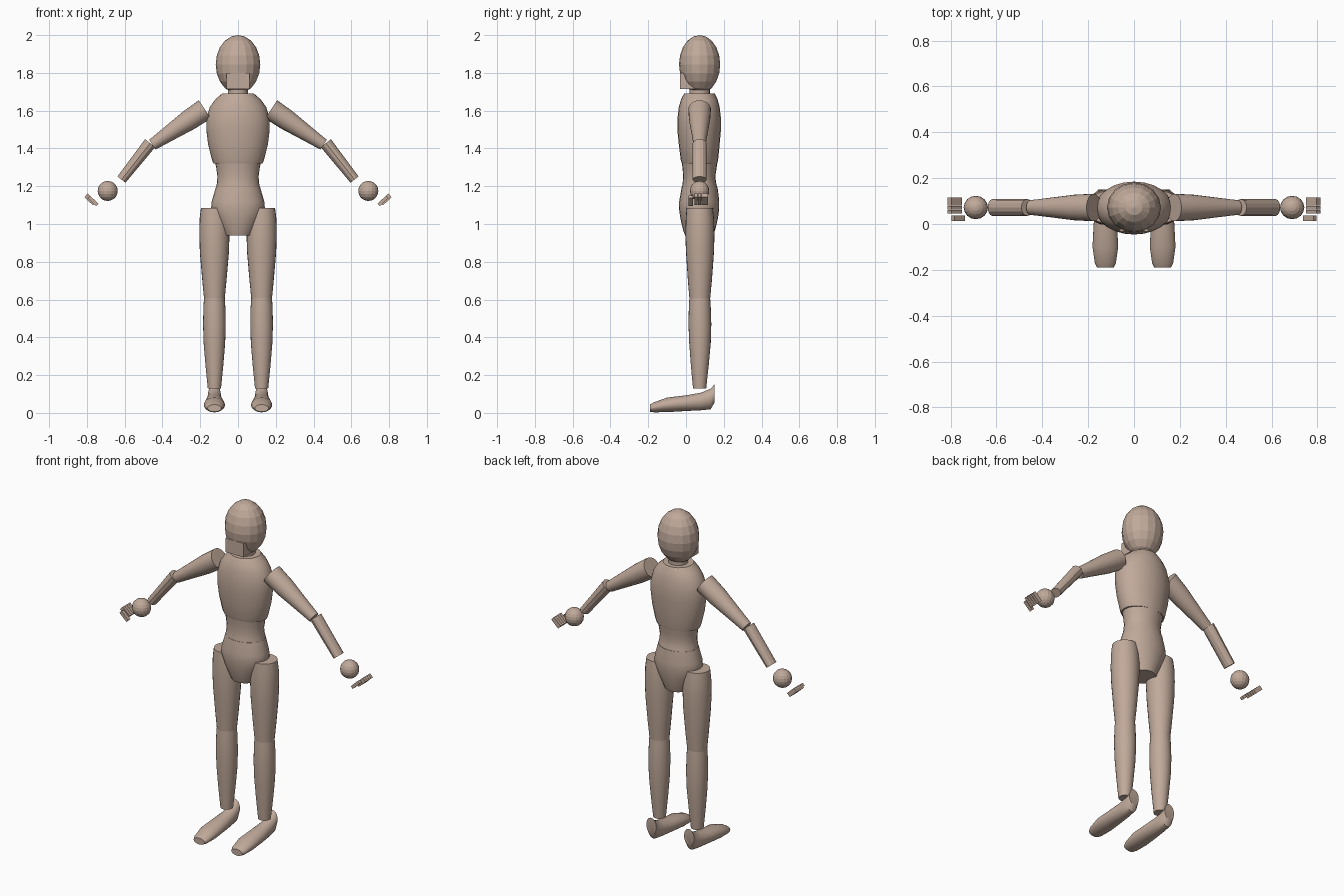
import bpy, bmesh, math
from mathutils import Vector, Matrix

cube = bpy.data.objects.get("Cube")
if cube:
    bpy.data.objects.remove(cube, do_unlink=True)

COLOUR = (0.53, 0.40, 0.325, 1)
wood = bpy.data.materials.new("warm_tan_wood")
wood.use_nodes = True
wood.diffuse_color = COLOUR
wood.node_tree.nodes["Principled BSDF"].inputs["Base Color"].default_value = COLOUR
MID = 0.072  # depth of the body's centre line


def finish(name, bm, smooth):
    bmesh.ops.recalc_face_normals(bm, faces=bm.faces)
    mesh = bpy.data.meshes.new(name)
    bm.to_mesh(mesh)
    bm.free()
    obj = bpy.data.objects.new(name, mesh)
    bpy.context.collection.objects.link(obj)
    mesh.materials.append(wood)
    if smooth:
        bpy.ops.object.select_all(action='DESELECT')
        obj.select_set(True)
        bpy.context.view_layer.objects.active = obj
        bpy.ops.object.shade_smooth_by_angle(angle=math.radians(35))
    return obj


def loft(name, rings, sides=24, smooth=True):
    """Capped skin over elliptical rings, each (centre, u radius, v radius)."""
    bm = bmesh.new()
    loops = []
    for c, u, v in rings:
        angles = [2 * math.pi * i / sides for i in range(sides)]
        loops.append([bm.verts.new(Vector(c) + Vector(u) * math.cos(a)
                                   + Vector(v) * math.sin(a)) for a in angles])
    for a, b in zip(loops, loops[1:]):
        for i in range(sides):
            j = (i + 1) % sides
            bm.faces.new((a[i], a[j], b[j], b[i]))
    bm.faces.new(loops[0])
    bm.faces.new(loops[-1])
    return finish(name, bm, smooth)


def upright(name, x, profile, **kw):
    """Profile rows: height, half width, front, back."""
    return loft(name, [((x, (f + b) / 2, z), (w, 0, 0), (0, (b - f) / 2, 0))
                       for z, w, f, b in profile], **kw)


def limb(name, start, end, profile, **kw):
    """Arm segment; profile rows: fraction along, in-plane radius, depth radius."""
    s, e = Vector(start), Vector(end)
    d = (e - s).normalized()
    side = Vector((-d.z, 0, d.x))
    return loft(name, [(s.lerp(e, t), side * r, (0, ry, 0))
                       for t, r, ry in profile], **kw)


def ball(name, centre, radii, segs, rings):
    bm = bmesh.new()
    m = Matrix.Translation(centre) @ Matrix.Diagonal((*radii, 1))
    bmesh.ops.create_uvsphere(bm, u_segments=segs, v_segments=rings, radius=1, matrix=m)
    return finish(name, bm, False)


def box(name, centre, size, tilt=0):
    bm = bmesh.new()
    m = (Matrix.Translation(centre) @ Matrix.Rotation(tilt, 4, 'Y')
         @ Matrix.Diagonal((*size, 1)))
    bmesh.ops.create_cube(bm, size=1, matrix=m)
    return finish(name, bm, False)


# Head, jaw and neck
ball("head", (0, MID, 1.845), (0.118, 0.109, 0.155), 16, 10)
box("jaw", (0, 0.02, 1.757), (0.12, 0.105, 0.083))
upright("neck", 0, [(1.66, 0.053, 0.018, 0.126), (1.75, 0.053, 0.018, 0.126)])

# Trunk
upright("chest", 0, [
    (1.32, 0.130, -0.022, 0.166), (1.34, 0.138, -0.028, 0.170),
    (1.42, 0.158, -0.038, 0.178), (1.50, 0.168, -0.046, 0.185),
    (1.56, 0.167, -0.045, 0.185), (1.62, 0.149, -0.038, 0.178),
    (1.66, 0.120, -0.026, 0.167), (1.69, 0.085, -0.010, 0.152)])
upright("waist", 0, [
    (1.19, 0.117, -0.022, 0.166), (1.215, 0.112, -0.018, 0.160),
    (1.25, 0.109, -0.015, 0.155), (1.29, 0.114, -0.018, 0.161),
    (1.325, 0.121, -0.022, 0.166)])
upright("pelvis", 0, [
    (0.94, 0.075, -0.005, 0.145), (0.97, 0.090, -0.016, 0.155),
    (1.03, 0.122, -0.030, 0.169), (1.08, 0.143, -0.037, 0.176),
    (1.12, 0.139, -0.036, 0.176), (1.195, 0.117, -0.023, 0.167)])

for s, side in ((1, "left"), (-1, "right")):
    # Legs
    upright(side + "_thigh", s * 0.125, [
        (0.607, 0.055, 0.018, 0.128), (0.70, 0.064, 0.010, 0.137),
        (0.85, 0.077, 0.000, 0.148), (0.95, 0.080, -0.004, 0.151),
        (1.03, 0.078, -0.001, 0.148), (1.085, 0.071, 0.003, 0.142)])
    upright(side + "_shin", s * 0.125, [
        (0.13, 0.035, 0.037, 0.107), (0.25, 0.047, 0.026, 0.120),
        (0.37, 0.057, 0.017, 0.131), (0.47, 0.060, 0.013, 0.134),
        (0.56, 0.058, 0.015, 0.131), (0.607, 0.055, 0.018, 0.128)])

    # Foot, lofted from toe to heel: depth, half width, bottom, top
    foot = [(-0.19, 0.036, 0.006, 0.044), (-0.17, 0.046, 0.003, 0.056),
            (-0.10, 0.056, 0.004, 0.081), (0.0, 0.051, 0.010, 0.093),
            (0.08, 0.042, 0.014, 0.107), (0.13, 0.037, 0.019, 0.128),
            (0.15, 0.033, 0.052, 0.150)]
    loft(side + "_foot", [((s * 0.125, y, (lo + hi) / 2), (w, 0, 0), (0, 0, (hi - lo) / 2))
                          for y, w, lo, hi in foot])

    # Arms
    limb(side + "_upper_arm", (s * 0.175, MID, 1.607), (s * 0.453, MID, 1.42),
         [(0, 0.058, 0.060), (0.3, 0.055, 0.056), (0.7, 0.041, 0.042), (1, 0.031, 0.032)])
    limb(side + "_forearm", (s * 0.465, MID, 1.428), (s * 0.617, MID, 1.235),
         [(0, 0.034, 0.037), (1, 0.027, 0.037)], sides=12, smooth=False)

    # Hand ball, four fingers and thumb
    ball(side + "_hand", (s * 0.69, MID, 1.175), (0.053, 0.051, 0.053), 16, 10)
    tilt = -s * math.radians(43)
    for i in range(4):
        box(f"{side}_finger_{i + 1}", (s * 0.782, 0.053 + i * 0.018, 1.130),
            (0.062, 0.0165, 0.026), tilt)
    box(side + "_thumb", (s * 0.767, 0.025, 1.122), (0.062, 0.022, 0.018), tilt)
